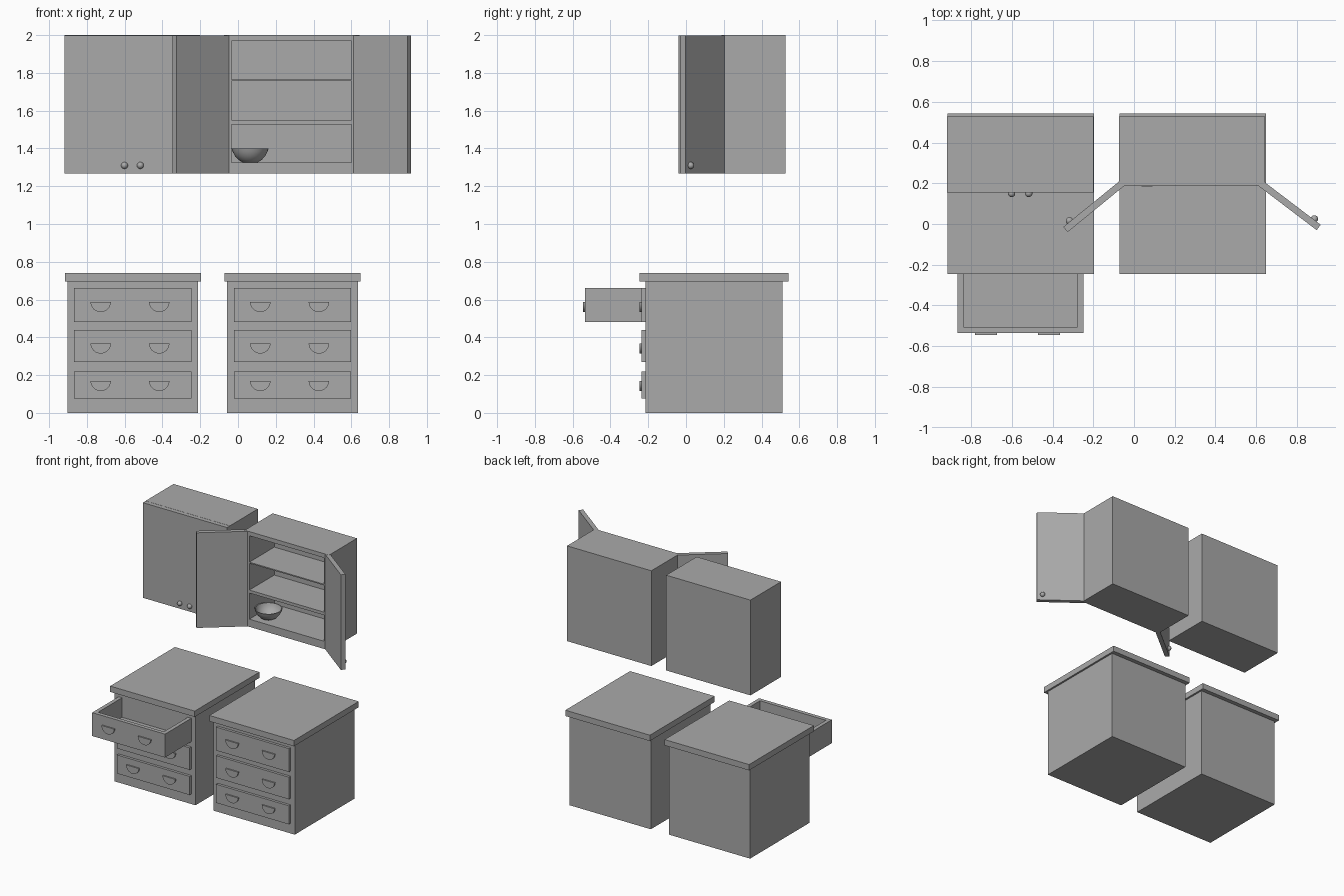
import bpy, bmesh, math
from mathutils import Matrix, Vector

cube = bpy.data.objects.get("Cube")
if cube:
    bpy.data.objects.remove(cube, do_unlink=True)

grey = bpy.data.materials.new("plain_grey")
grey.use_nodes = True
GREY = (0.4, 0.4, 0.4, 1)
grey.diffuse_color = GREY
grey.node_tree.nodes["Principled BSDF"].inputs["Base Color"].default_value = GREY


def finish(name, bm, smooth=False):
    bmesh.ops.recalc_face_normals(bm, faces=bm.faces)
    mesh = bpy.data.meshes.new(name)
    bm.to_mesh(mesh)
    bm.free()
    mesh.materials.append(grey)
    obj = bpy.data.objects.new(name, mesh)
    bpy.context.collection.objects.link(obj)
    if smooth:
        bpy.ops.object.select_all(action='DESELECT')
        obj.select_set(True)
        bpy.context.view_layer.objects.active = obj
        bpy.ops.object.shade_smooth_by_angle(angle=math.radians(40))
    return obj


def add_box(bm, x, y, z):
    size = Vector((x[1] - x[0], y[1] - y[0], z[1] - z[0]))
    mid = Vector((sum(x), sum(y), sum(z))) / 2
    bmesh.ops.create_cube(bm, size=1, matrix=Matrix.Translation(mid) @ Matrix.Diagonal(size).to_4x4())


def boxes(name, *parts):
    bm = bmesh.new()
    for part in parts:
        add_box(bm, *part)
    return finish(name, bm)


def cup_pull(name, x, face_y, top):
    # half disc standing proud of the drawer front
    bm = bmesh.new()
    r, n = 0.054, 16
    arc = [math.pi * (1 + i / n) for i in range(n + 1)]
    face = bm.faces.new([bm.verts.new((x + r * math.cos(a), face_y, top + r * math.sin(a))) for a in arc])
    out = bmesh.ops.extrude_face_region(bm, geom=[face])
    bmesh.ops.translate(bm, vec=(0, -0.01, 0), verts=[v for v in out["geom"] if isinstance(v, bmesh.types.BMVert)])
    finish(name, bm, True)


# Base cabinets with worktops and three drawers each
FRONT = -0.215
OPEN_Y = -0.535
DRAWERS = {"top": (0.48, 0.66), "middle": (0.27, 0.44), "bottom": (0.077, 0.22)}
for side, cx in (("right", -0.557), ("left", 0.288)):
    boxes(side + "_base_cabinet", ((cx - 0.346, cx + 0.346), (FRONT, 0.51), (0, 0.695)))
    boxes(side + "_worktop", ((cx - 0.36, cx + 0.36), (-0.245, 0.542), (0.695, 0.74)))
    for level, (z0, z1) in DRAWERS.items():
        name = f"{side}_{level}_drawer"
        x0, x1 = cx - 0.31, cx + 0.31
        if side == "right" and level == "top":
            # pulled-out drawer: front, two sides and floor
            face_y, t = OPEN_Y, 0.03
            boxes(name,
                  ((x0, x1), (face_y, face_y + t), (z0, z1)),
                  ((x0, x0 + t), (face_y + t, FRONT), (z0, z1)),
                  ((x1 - t, x1), (face_y + t, FRONT), (z0, z1)),
                  ((x0 + t, x1 - t), (face_y + t, FRONT), (z0, z0 + t)))
        else:
            face_y = -0.235
            boxes(name, ((x0, x1), (face_y, FRONT), (z0, z1)))
        for hand, dx in (("right", -0.17), ("left", 0.14)):
            cup_pull(f"{name}_{hand}_pull", cx + dx, face_y, z1 - 0.072 if level != "bottom" else z1 - 0.05)

# Wall cabinets: one closed, one open with shelves
LOW, HIGH, WALL_FRONT, BACK = 1.267, 2.0, 0.187, 0.527
boxes("right_wall_cabinet", ((-0.918, -0.2), (WALL_FRONT, BACK), (LOW, HIGH)))
X0, X1, IN0, IN1, IN_BACK = -0.074, 0.644, -0.034, 0.6, 0.49
depth = (WALL_FRONT, IN_BACK)
boxes("left_wall_cabinet",
      ((X0, X1), (IN_BACK, BACK), (LOW, HIGH)),
      ((X0, IN0), depth, (LOW, HIGH)),
      ((IN1, X1), depth, (LOW, HIGH)),
      ((IN0, IN1), depth, (1.968, HIGH)),
      ((IN0, IN1), depth, (LOW, 1.326)))
for name, z in (("upper_shelf", (1.756, 1.765)), ("lower_shelf", (1.527, 1.55))):
    boxes(name, ((IN0, IN1), depth, z))


# Doors swing about a hinge; the outer side is +1 or -1 in local y
def door(name, hinge_x, degrees, outer):
    length, thick = 0.359, 0.033
    place = Matrix.Translation((hinge_x, WALL_FRONT, 0)) @ Matrix.Rotation(math.radians(degrees), 4, 'Z')
    panel = boxes(name, ((0, length), sorted((0, outer * thick)), (LOW, HIGH - 0.001)))
    panel.data.transform(place)
    bm = bmesh.new()
    bmesh.ops.create_uvsphere(bm, u_segments=20, v_segments=12, radius=0.018)
    bm.transform(place @ Matrix.Translation((length - 0.042, outer * (thick + 0.004), 1.31)))
    finish(name + "_knob", bm, True)


door("closed_right_door", -0.918, 0, -1)
door("closed_left_door", -0.2, 180, 1)
door("open_right_door", -0.048, 219.2, -1)
door("open_left_door", 0.611, -37.2, 1)

# Bowl on the bottom of the open cabinet, a lathed thin shell
outer = [(0, 0), (0.04, 0), (0.062, 0.014), (0.08, 0.034), (0.092, 0.056), (0.098, 0.075)]
inner = [(0.092, 0.075), (0.086, 0.056), (0.074, 0.036), (0.056, 0.018), (0.036, 0.007), (0, 0.007)]
bm = bmesh.new()
verts = [bm.verts.new((r, 0, z)) for r, z in outer + inner]
edges = [bm.edges.new(pair) for pair in zip(verts, verts[1:])]
bmesh.ops.spin(bm, geom=verts + edges, cent=(0, 0, 0), axis=(0, 0, 1), angle=math.tau, steps=32)
bmesh.ops.remove_doubles(bm, verts=bm.verts, dist=0.0001)
bm.transform(Matrix.Translation((0.064, 0.279, 1.326)))
finish("bowl", bm, True)
